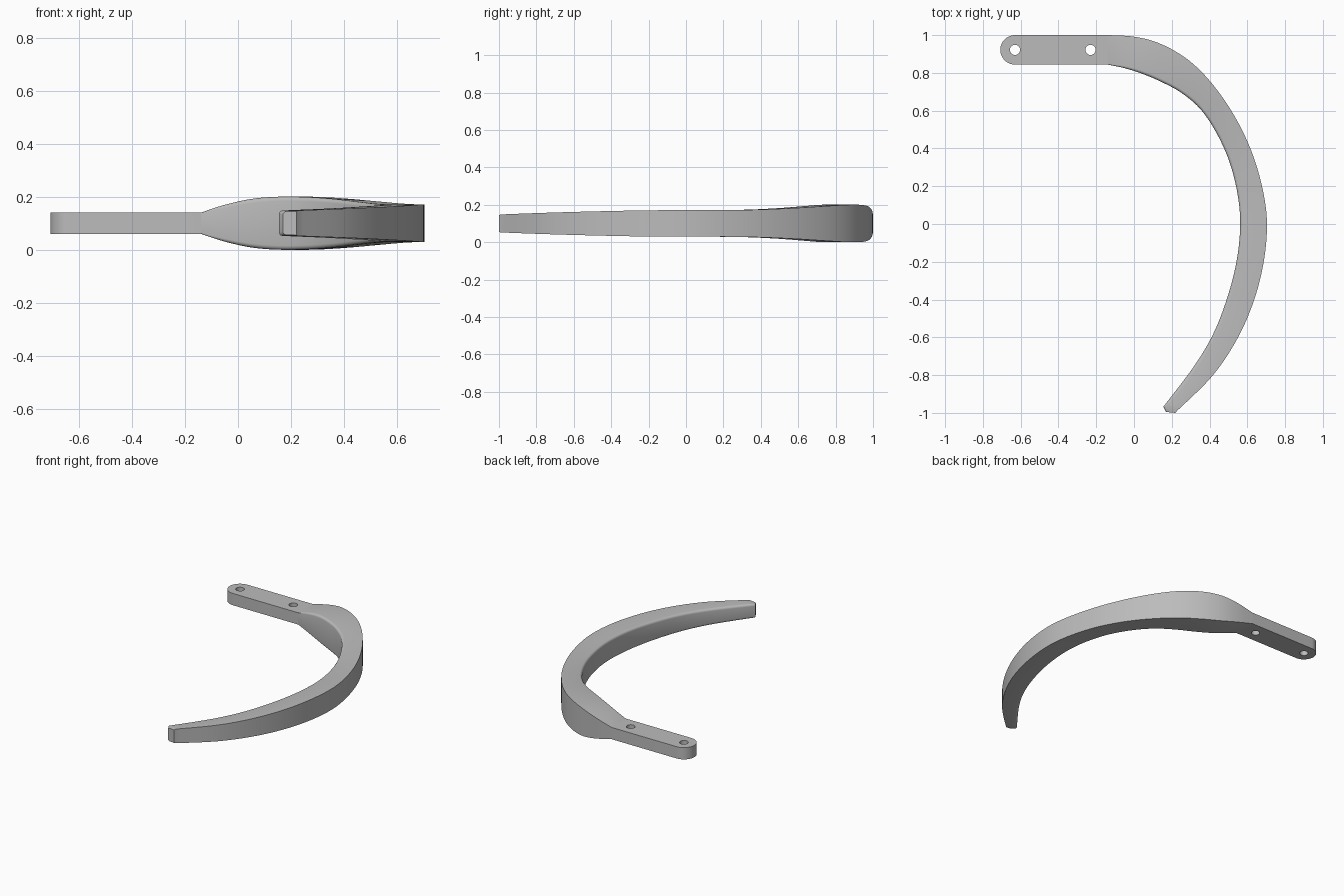
import bpy, bmesh, math

if "Cube" in bpy.data.objects:
    bpy.data.objects.remove(bpy.data.objects["Cube"])

grey = bpy.data.materials.new("satin_grey")
grey.use_nodes = True
grey.diffuse_color = (0.5, 0.5, 0.5, 1)
grey.node_tree.nodes["Principled BSDF"].inputs["Base Color"].default_value = (0.5, 0.5, 0.5, 1)

MID = 0.1  # height of the middle plane


def finish(obj):
    """Give the part its material and soft shading with crisp edges."""
    obj.data.materials.clear()
    obj.data.materials.append(grey)
    bpy.ops.object.select_all(action='DESELECT')
    obj.select_set(True)
    bpy.context.view_layer.objects.active = obj
    bpy.ops.object.shade_smooth_by_angle(angle=math.radians(30))


def arc(cx, cy, r, start, end, n):
    return [(cx + r * math.cos(start + (end - start) * k / n),
             cy + r * math.sin(start + (end - start) * k / n)) for k in range(n + 1)]


def smooth_path(keys, steps):
    """Catmull-Rom interpolation through the key stations."""
    out = []
    for j in range(len(keys) - 1):
        a, b = keys[max(j - 1, 0)], keys[j]
        c, d = keys[j + 1], keys[min(j + 2, len(keys) - 1)]
        for s in range(steps):
            t = s / steps
            out.append([q + 0.5 * t * (r - p + t * (2 * p - 5 * q + 4 * r - u
                        + t * (3 * (q - r) + u - p))) for p, q, r, u in zip(a, b, c, d)])
    out.append(list(keys[-1]))
    return out


# Mounting plate: round-ended outline with two through holes
curve = bpy.data.curves.new("mounting_plate", 'CURVE')
curve.dimensions = '2D'
curve.fill_mode = 'BOTH'
curve.extrude = 0.04
outline = arc(-0.63, 0.922, 0.078, math.pi / 2, 1.5 * math.pi, 24) + [(-0.14, 0.844), (-0.14, 1.0)]
holes = [arc(x, 0.922, 0.027, 0, 2 * math.pi, 24)[:-1] for x in (-0.63, -0.23)]
for loop in [outline] + holes:
    spline = curve.splines.new('POLY')
    spline.points.add(len(loop) - 1)
    for p, (x, y) in zip(spline.points, loop):
        p.co = (x, y, 0, 1)
    spline.use_cyclic_u = True
plate = bpy.data.objects.new("mounting_plate", curve)
bpy.context.collection.objects.link(plate)
plate.location.z = MID
bpy.ops.object.select_all(action='DESELECT')
plate.select_set(True)
bpy.context.view_layer.objects.active = plate
bpy.ops.object.convert(target='MESH')
finish(bpy.context.view_layer.objects.active)

# Curved arm stations: outer x, outer y, inner x, inner y, half height, inner edge radius
stations = [
    (-0.14, 1.0, -0.14, 0.844, 0.04, 0.002),
    (-0.02, 0.994, -0.05, 0.825, 0.07, 0.012),
    (0.09, 0.972, 0.05, 0.793, 0.092, 0.016),
    (0.20, 0.925, 0.15, 0.75, 0.1, 0.016),
    (0.31, 0.85, 0.25, 0.695, 0.099, 0.016),
    (0.42, 0.735, 0.35, 0.61, 0.092, 0.016),
    (0.53, 0.575, 0.435, 0.485, 0.082, 0.016),
    (0.62, 0.39, 0.505, 0.33, 0.074, 0.016),
    (0.68, 0.19, 0.548, 0.16, 0.071, 0.016),
    (0.704, 0, 0.562, 0, 0.071, 0.016),
    (0.685, -0.21, 0.546, -0.18, 0.07, 0.016),
    (0.63, -0.42, 0.5, -0.37, 0.066, 0.016),
    (0.54, -0.62, 0.425, -0.57, 0.061, 0.016),
    (0.41, -0.81, 0.32, -0.75, 0.055, 0.016),
    (0.225, -0.992, 0.155, -0.968, 0.048, 0.014),
]
rings = smooth_path(stations, 6)
rings.append([0.22, -1.0, 0.17, -0.995, 0.044, 0.012])  # softened tip

bm = bmesh.new()
previous = None
for ox, oy, ix, iy, h, r in rings:
    width = math.hypot(ox - ix, oy - iy)
    # section runs from the outer wall around the rounded inner edges
    upper = [(1 - math.cos(a), h - r + r * math.sin(a))
             for a in [k * math.pi / 8 for k in range(4, -1, -1)]]
    half = [(width, h)] + [(r * d, z) for d, z in upper]
    section = half + [(d, -z) for d, z in reversed(half)]
    ring = [bm.verts.new((ix + (ox - ix) * d / width, iy + (oy - iy) * d / width, MID + z))
            for d, z in section]
    if previous:
        for k in range(len(ring)):
            n = (k + 1) % len(ring)
            bm.faces.new((previous[k], previous[n], ring[n], ring[k]))
    previous = ring
bm.faces.new(previous)
bmesh.ops.recalc_face_normals(bm, faces=bm.faces)
mesh = bpy.data.meshes.new("curved_arm")
bm.to_mesh(mesh)
bm.free()
arm = bpy.data.objects.new("curved_arm", mesh)
bpy.context.collection.objects.link(arm)
finish(arm)
